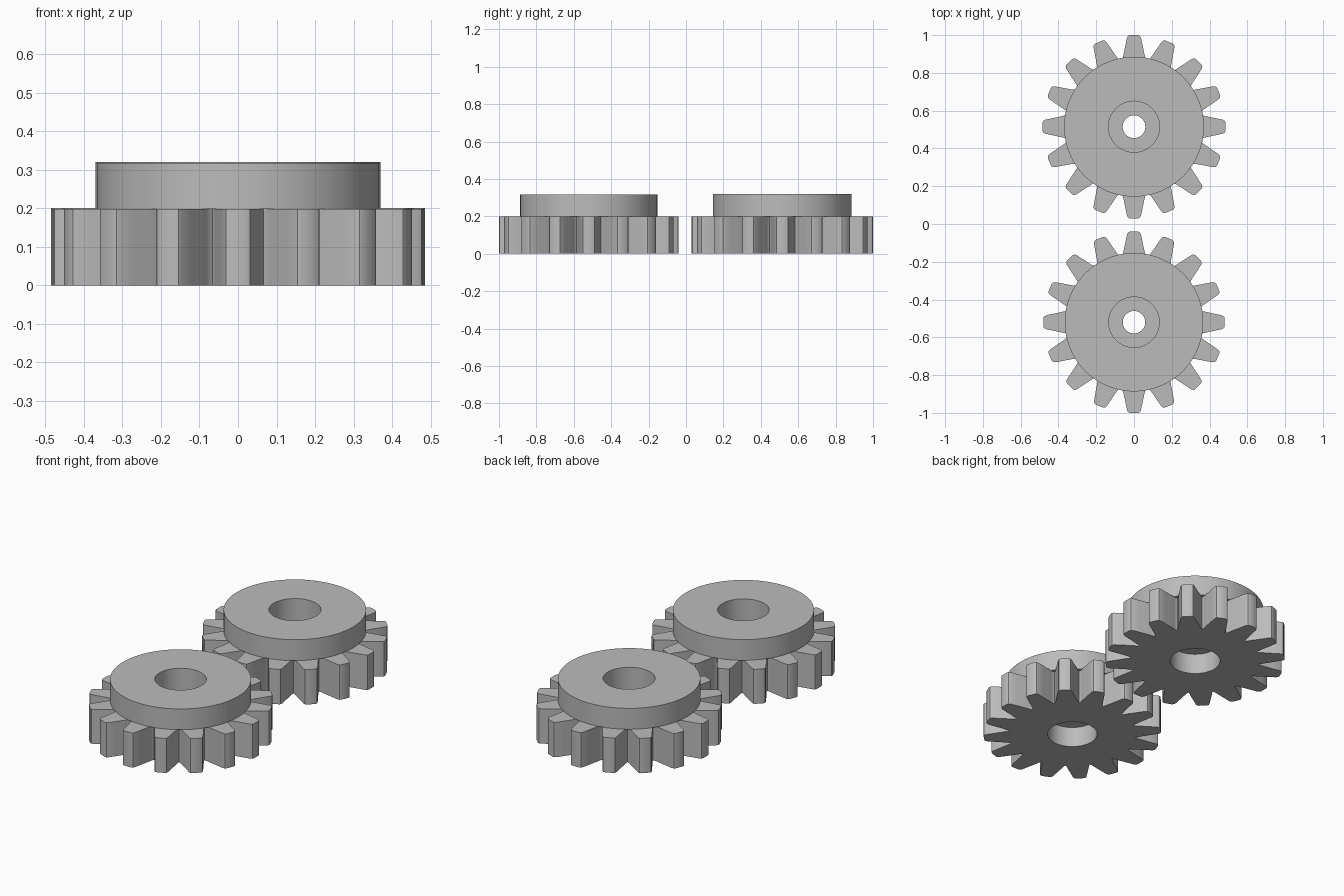
import bpy, bmesh, math

if "Cube" in bpy.data.objects:
    bpy.data.objects.remove(bpy.data.objects["Cube"])

TEETH = 16
# Half tooth, from tip centre down to the root: (radius, half width)
HALF_TOOTH = [(.485, .0), (.485, .022), (.481, .031), (.470, .037), (.43, .0455),
              (.39, .054), (.3701, .0585), (.355, .0605), (.347, .063)]
ROOT = .345

grey = bpy.data.materials.new("grey metal")
grey.diffuse_color = (.5, .5, .5, 1)
grey.use_nodes = True
grey.node_tree.nodes["Principled BSDF"].inputs["Base Color"].default_value = grey.diffuse_color


def tooth_outline():
    """Gear outline as (radius, angle) pairs running counterclockwise."""
    half = [(math.hypot(r, w), math.atan2(w, r)) for r, w in HALF_TOOTH]
    one = [(r, -a) for r, a in reversed(half[1:])] + half
    one.append((ROOT, math.pi / TEETH))
    return [(r, a + i * math.tau / TEETH) for i in range(TEETH) for r, a in one]


def make_gear(name, y, scale):
    outline = tooth_outline()
    # Closed section: toothed rim, raised disc, stepped bore (None = tooth outline)
    section = [(None, 0), (None, .2), (.37, .2), (.37, .32), (.135, .32),
               (.135, .19), (.06, .19), (.06, .12), (.135, .12), (.135, 0)]
    bm = bmesh.new()
    rings = []
    for radius, z in section:
        rings.append([bm.verts.new(((radius or r) * math.cos(a), (radius or r) * math.sin(a), z))
                      for r, a in outline])
    n = len(outline)
    for k, low in enumerate(rings):
        high = rings[(k + 1) % len(rings)]
        for i in range(n):
            j = (i + 1) % n
            bm.faces.new((low[i], low[j], high[j], high[i]))
    bmesh.ops.scale(bm, vec=(scale, scale, scale), verts=bm.verts)
    mesh = bpy.data.meshes.new(name)
    bm.to_mesh(mesh)
    bm.free()
    mesh.materials.append(grey)
    gear = bpy.data.objects.new(name, mesh)
    gear.location.y = y
    bpy.context.collection.objects.link(gear)
    bpy.ops.object.select_all(action='DESELECT')
    gear.select_set(True)
    bpy.context.view_layer.objects.active = gear
    bpy.ops.object.shade_smooth_by_angle(angle=math.radians(35))


make_gear("back_gear", .515, 1.0)
make_gear("front_gear", -.52, .99)
